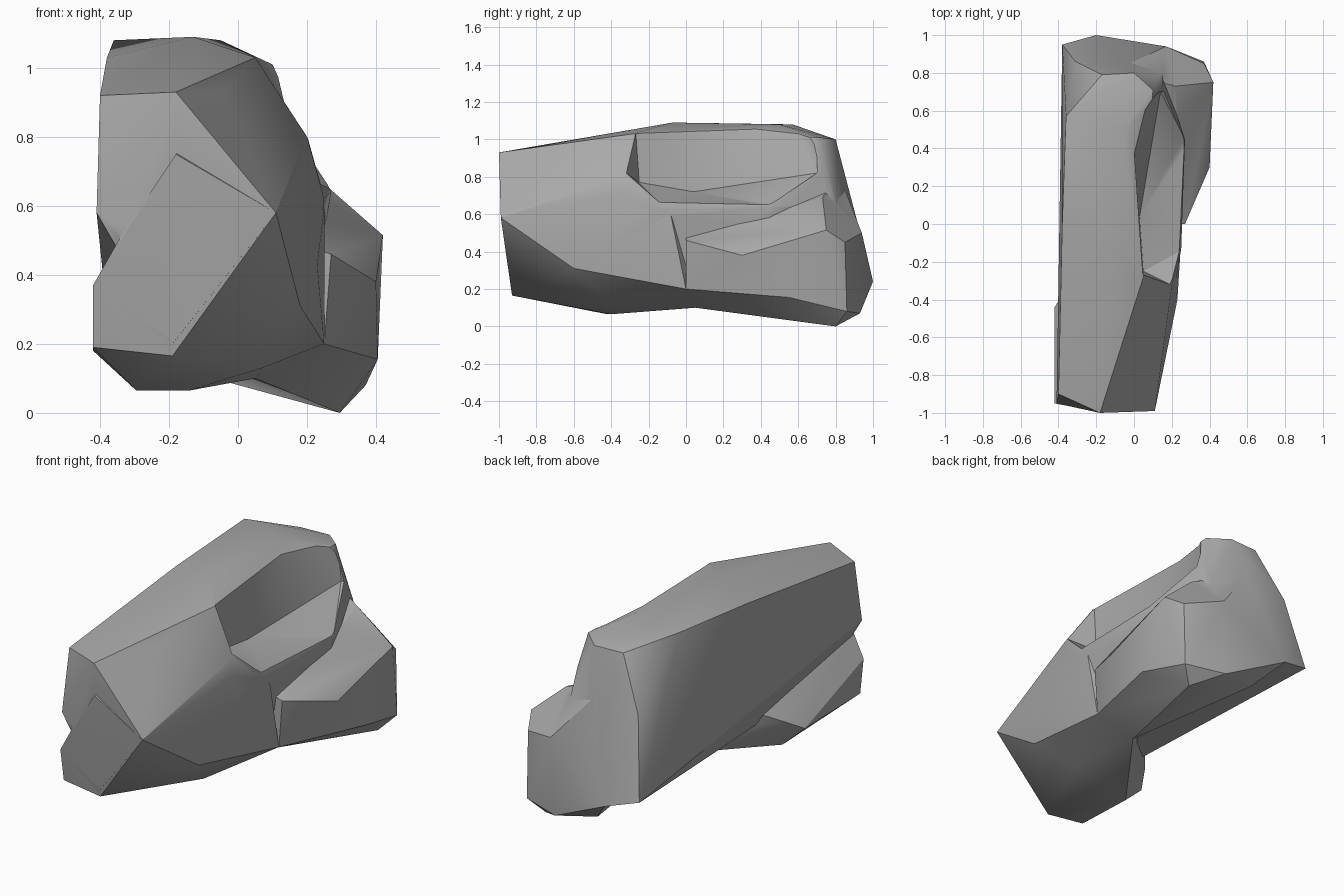
import bpy, bmesh, math

if "Cube" in bpy.data.objects:
    bpy.data.objects.remove(bpy.data.objects["Cube"])


def hull(name, points):
    """Make a faceted block wrapped around a few corner points."""
    bm = bmesh.new()
    for p in points:
        bm.verts.new(p)
    res = bmesh.ops.convex_hull(bm, input=bm.verts[:])
    junk = [g for g in res["geom_interior"] + res["geom_unused"]
            if isinstance(g, bmesh.types.BMVert) and g.is_valid]
    bmesh.ops.delete(bm, geom=list(set(junk)), context='VERTS')
    bmesh.ops.recalc_face_normals(bm, faces=bm.faces[:])
    me = bpy.data.meshes.new(name)
    bm.to_mesh(me)
    bm.free()
    ob = bpy.data.objects.new(name, me)
    bpy.context.collection.objects.link(ob)
    return ob


def combine(target, other, operation):
    """Boolean the other block into the target and remove it."""
    bpy.context.view_layer.objects.active = target
    mod = target.modifiers.new("cut", 'BOOLEAN')
    mod.operation, mod.solver, mod.object = operation, 'EXACT', other
    bpy.ops.object.modifier_apply(modifier=mod.name)
    bpy.data.objects.remove(other)


# Tall slab with the flat left wall and gently domed top
rock = hull("rock", [
    (-.40, -.90, .92), (-.18, -1.0, .93), (.11, -.99, .58), (-.41, -.95, .58),
    (-.335, -.962, .505), (-.19, -.935, .20),
    (-.04, -.67, .935), (.05, -.28, 1.03), (-.38, 0, 1.03), (-.13, -.07, 1.09),
    (-.36, .57, 1.08), (-.05, .50, 1.08), (-.31, .86, .72), (-.17, .79, 1.0),
    (0, .80, 1.0), (.10, .71, 1.01), (-.38, .95, .29),
    (-.20, 1.0, .24), (.15, .73, .82), (.15, .80, .66),
    (.20, -.33, .80), (.25, -.13, .62), (.27, .45, .64),
    (0, -.30, .25), (0, .40, .15), (.2, .4, .2), (.2, 0, .25),
])

# Scooped pocket on the upper right
pocket = hull("pocket", [
    (.045, -.28, 1.2), (-.01, .52, 1.2), (.105, .70, 1.2),
    (.05, -.25, .77), (.03, .04, .72), (.12, .57, .80), (.14, .70, .82),
    (.19, -.32, .82), (.25, -.14, .66), (.27, .45, .65),
    (.6, -.32, .90), (.6, -.14, .66), (.6, .45, .65), (.6, .71, .82),
    (.6, -.3, 1.2), (.6, .71, 1.2),
])
combine(rock, pocket, 'DIFFERENCE')

# Low front belly with a ledge under the left wall
belly = hull("belly", [
    (-.42, -.95, .37), (-.42, -.92, .19), (-.19, -.93, .165),
    (-.34, -.963, .51), (-.18, -.995, .75), (.11, -.99, .58),
    (-.295, -.42, .065), (-.14, -.40, .065),
    (-.42, -.44, .18), (-.36, -.34, .24), (.07, -.40, .13), (.18, -.60, .31),
    (.23, -.40, .43), (.05, .05, .10), (.25, 0, .20), (.25, -.08, .59),
    (.20, -.33, .78), (0, .1, .5),
])
combine(rock, belly, 'UNION')

# Rear shoulder that flares out to the right
shoulder = hull("shoulder", [
    (.27, 0, .46), (.42, .75, .515), (.40, .30, .38), (.405, .55, .155),
    (.37, .86, .08), (.295, .80, 0), (.15, .93, .07), (-.07, .87, .10),
    (-.20, 1.0, .24), (.17, .94, .50), (.37, .85, .45), (.25, 0, .20),
    (.05, .05, .10), (.24, .45, .09), (0, 0, .55), (.22, .73, .69),
    (-.30, .87, .62), (-.10, .815, .82),
])
combine(rock, shoulder, 'UNION')

# Plain stone colour
stone = bpy.data.materials.new("grey_stone")
stone.diffuse_color = (.40, .40, .40, 1)
stone.use_nodes = True
stone.node_tree.nodes["Principled BSDF"].inputs["Base Color"].default_value = stone.diffuse_color
rock.data.materials.clear()
rock.data.materials.append(stone)
for f in rock.data.polygons:
    f.material_index = 0

# Soft facets with crisp ridges
bpy.ops.object.select_all(action='DESELECT')
rock.select_set(True)
bpy.context.view_layer.objects.active = rock
bpy.ops.object.shade_smooth_by_angle(angle=math.radians(30))
